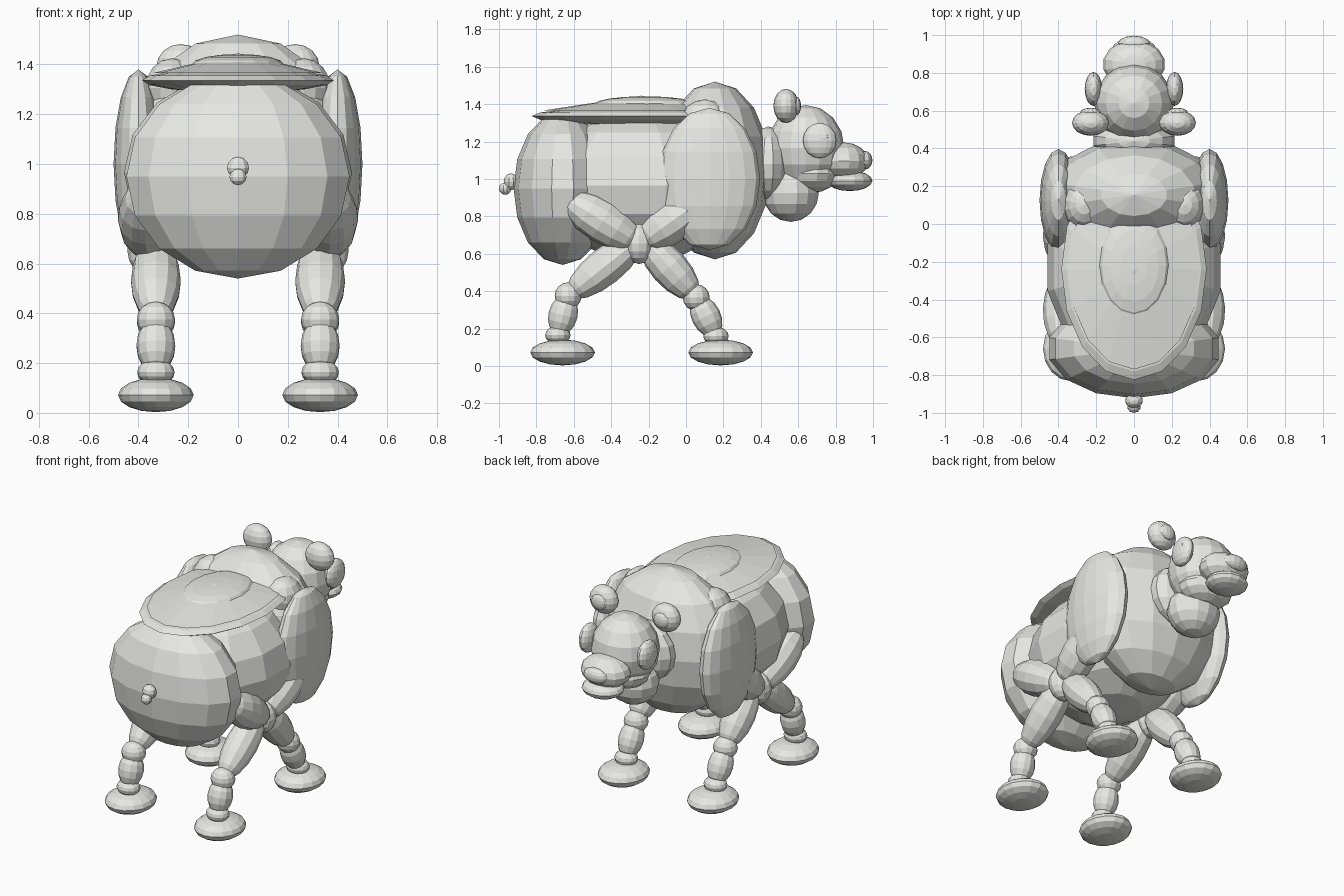
import bpy, math
from mathutils import Vector, Matrix

if "Cube" in bpy.data.objects:
    bpy.data.objects.remove(bpy.data.objects["Cube"])

stone = bpy.data.materials.new("pale_grey")
stone.diffuse_color = (0.8, 0.8, 0.77, 1)
stone.use_nodes = True
stone.node_tree.nodes["Principled BSDF"].inputs["Base Color"].default_value = stone.diffuse_color


def blob(name, loc, size, seg=14, rings=8, along=None):
    """Flat-shaded ellipsoid; its z axis can be aimed along a direction."""
    bpy.ops.mesh.primitive_uv_sphere_add(segments=seg, ring_count=rings, radius=1)
    ob = bpy.context.object
    ob.name = name
    m = Matrix.Diagonal((*size, 1))
    if along is not None:
        m = Vector(along).to_track_quat('Z', 'X').to_matrix().to_4x4() @ m
    ob.data.transform(Matrix.Translation(loc) @ m)
    ob.data.materials.append(stone)
    return ob


def limb(name, a, b, radius):
    """Stretched ellipsoid spanning two points."""
    a, b = Vector(a), Vector(b)
    d = b - a
    return blob(name, (a + b) / 2, (radius, radius, d.length / 2), 12, 8, d)


# Torso
blob("rump", (0, -0.66, 0.95), (0.46, 0.262, 0.41))
blob("barrel", (0, -0.23, 0.965), (0.47, 0.56, 0.40))
blob("chest", (0, 0.155, 1.045), (0.46, 0.295, 0.475))

# Back shell: thin rim, sloping roof and raised centre
blob("back_shell", (0, -0.24, 1.336), (0.385, 0.585, 0.05), 16)
bpy.ops.mesh.primitive_cone_add(vertices=16, radius1=1, radius2=0, depth=1)
roof = bpy.context.object
roof.name = "shell_roof"
roof.data.transform(Matrix.Translation((0, -0.24, 1.405)) @ Matrix.Diagonal((0.345, 0.53, 0.08, 1)))
roof.data.materials.append(stone)
blob("shell_crown", (0, -0.22, 1.40), (0.185, 0.27, 0.042), 16)

# Tail
blob("tail_base", (0, -0.935, 0.985), (0.047, 0.04, 0.045), 10, 6)
blob("tail_tip", (0, -0.967, 0.948), (0.036, 0.033, 0.033), 10, 6)

# Neck and head
blob("neck", (0, 0.44, 1.08), (0.22, 0.115, 0.2))
blob("throat", (0, 0.56, 0.925), (0.17, 0.15, 0.155))
blob("head", (0, 0.64, 1.165), (0.212, 0.207, 0.23), 16)
blob("jaw", (0, 0.67, 1.03), (0.18, 0.145, 0.105))
blob("muzzle", (0, 0.845, 1.095), (0.165, 0.13, 0.1))
blob("lower_lip", (0, 0.875, 0.99), (0.135, 0.122, 0.055))
blob("nose", (0, 0.955, 1.10), (0.085, 0.042, 0.05), 12, 8)

for s, side in ((-1, "left"), (1, "right")):
    # Face details
    blob("ear_" + side, (s * 0.23, 0.535, 1.39), (0.098, 0.068, 0.092), 16)
    blob("inner_ear_" + side, (s * 0.23, 0.59, 1.39), (0.055, 0.025, 0.05), 12)
    blob("eye_patch_" + side, (s * 0.215, 0.715, 1.205), (0.046, 0.09, 0.095), 16)
    blob("eye_" + side, (s * 0.246, 0.735, 1.22), (0.014, 0.028, 0.028), 10, 6)

    # Shoulder lumps and side plates
    blob("shoulder_" + side, (s * 0.265, 0.10, 1.305), (0.11, 0.13, 0.12))
    blob("side_plate_" + side, (s * 0.40, 0.125, 1.0), (0.1, 0.272, 0.38), 16)

    # Shared hip joint
    x = s * 0.33
    blob("hip_joint_" + side, (s * 0.35, -0.25, 0.655), (0.095, 0.08, 0.11), 12)

    # Legs: thigh top, knee, ankle as (y, z), then foot y
    for leg, top, knee, ankle, foot in (
        ("rear", (-0.655, 0.9), (-0.63, 0.375), (-0.685, 0.165), -0.66),
        ("front", (0.12, 0.91), (0.055, 0.365), (0.16, 0.16), 0.185),
    ):
        tag = "_%s_%s" % (leg, side)
        limb("thigh" + tag, (s * 0.375, *top), (s * 0.36, -0.245, 0.65), 0.115)
        ky, kz = knee
        limb("upper_leg" + tag, (s * 0.33, -0.235, 0.69), (x, ky, kz), 0.1)
        blob("knee" + tag, (x, ky, kz), (0.077, 0.072, 0.072), 12)
        limb("shin" + tag, (x, ky, kz + 0.005), (x, *ankle), 0.078)
        blob("ankle" + tag, (x, *ankle), (0.075, 0.068, 0.05), 12)
        blob("foot" + tag, (x, foot, 0.072), (0.152, 0.173, 0.069), 16)
